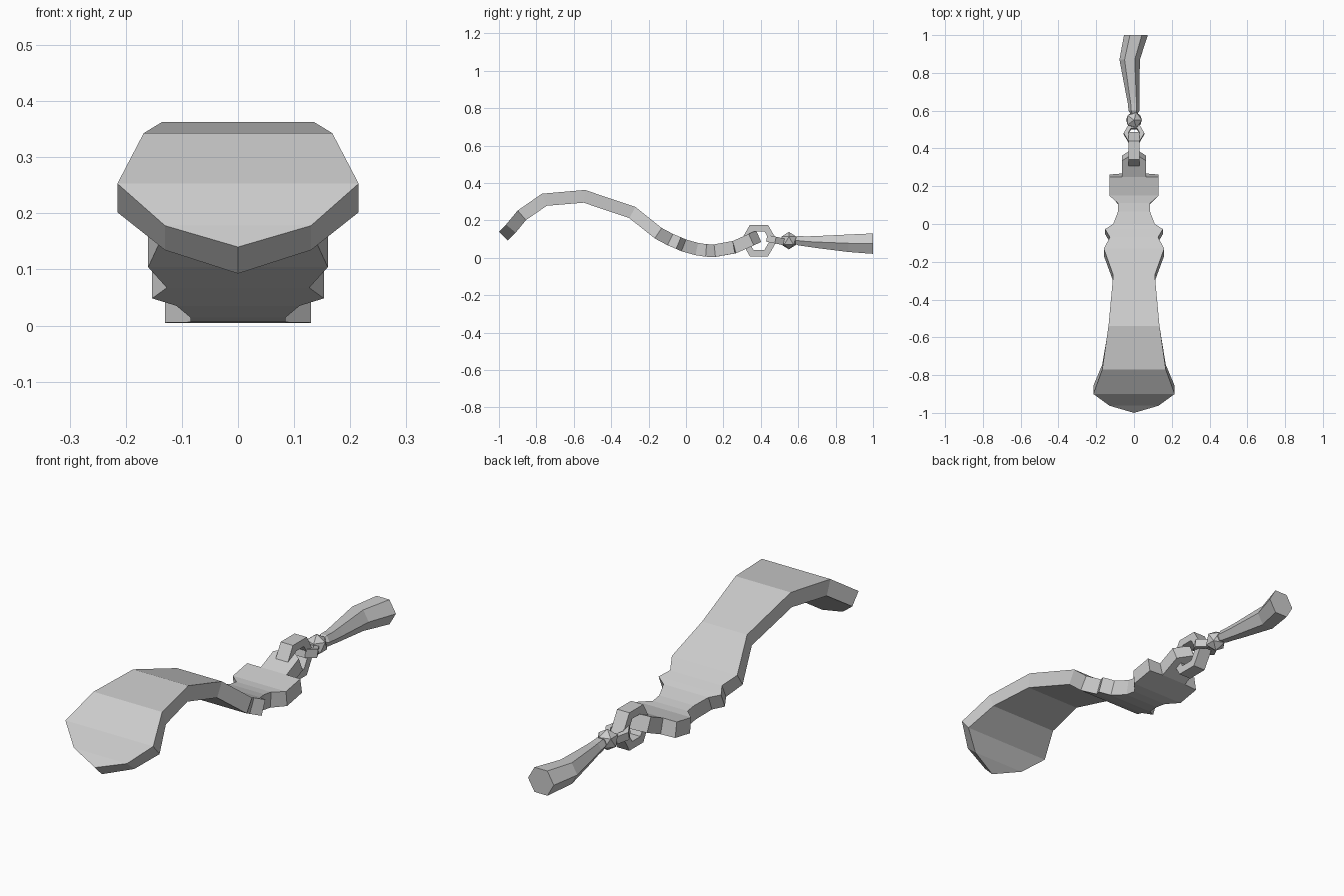
import bpy, bmesh, math
from mathutils import Matrix

if "Cube" in bpy.data.objects:
    bpy.data.objects.remove(bpy.data.objects["Cube"])


def finish(bm, name):
    bmesh.ops.recalc_face_normals(bm, faces=bm.faces)
    me = bpy.data.meshes.new(name)
    bm.to_mesh(me)
    bm.free()
    ob = bpy.data.objects.new(name, me)
    bpy.context.collection.objects.link(ob)
    return ob


# Curved plate: stations of (y, half width, z) along the top surface
stations = [(-0.962, 0.13, 0.178), (-0.90, 0.215, 0.253), (-0.77, 0.168, 0.343),
            (-0.54, 0.135, 0.363), (-0.27, 0.11, 0.272), (-0.13, 0.16, 0.16),
            (-0.07, 0.127, 0.128), (-0.027, 0.153, 0.11), (0.0, 0.11, 0.098),
            (0.065, 0.085, 0.08), (0.11, 0.085, 0.073), (0.15, 0.13, 0.072),
            (0.25, 0.13, 0.09)]
bm = bmesh.new()


def row(y, w, z):
    return [bm.verts.new((s * w, y, z)) for s in (-1, 1)]


rows = [row(*s) for s in stations]
bm.faces.new([bm.verts.new((0, -1.0, 0.14)), rows[0][1], rows[0][0]])
for a, b in zip(rows[:-2], rows[1:-1]):
    bm.faces.new([a[0], a[1], b[1], b[0]])
# stepped tab at the chain end
inner, tab = row(0.25, 0.063, 0.09), row(0.335, 0.063, 0.128)
a, b = rows[-2:]
bm.faces.new([a[0], a[1], b[1], inner[1], inner[0], b[0]])
bm.faces.new([inner[0], inner[1], tab[1], tab[0]])
bm.faces.new([tab[0], tab[1], bm.verts.new((0, 0.375, 0.146))])
for f in bm.faces:
    f.normal_update()
    if f.normal.z < 0:
        f.normal_flip()
me = bpy.data.meshes.new("curved_plate")
bm.to_mesh(me)
bm.free()
plate = bpy.data.objects.new("curved_plate", me)
bpy.context.collection.objects.link(plate)
mod = plate.modifiers.new("thickness", 'SOLIDIFY')
mod.thickness = 0.067
mod.offset = -1
mod.use_even_offset = True


# Hexagonal chain links with a square section, axis along local z
def link(name, outer, inner, width, matrix):
    bm = bmesh.new()
    loops = []
    for i in range(6):
        c, s = math.cos(i * math.pi / 3), math.sin(i * math.pi / 3)
        loops.append([bm.verts.new((r * c, r * s, h * width / 2))
                      for r, h in ((outer, -1), (outer, 1), (inner, 1), (inner, -1))])
    for i in range(6):
        p, q = loops[i], loops[(i + 1) % 6]
        for j in range(4):
            k = (j + 1) % 4
            bm.faces.new([p[j], q[j], q[k], p[k]])
    bm.transform(matrix)
    return finish(bm, name)


upright = Matrix.Rotation(math.radians(90), 4, 'Z') @ Matrix.Rotation(math.radians(90), 4, 'X')
link("large_link", 0.097, 0.058, 0.06, Matrix.Translation((0, 0.39, 0.092)) @ upright)
link("small_link", 0.055, 0.031, 0.036,
     Matrix.Translation((0, 0.478, 0.095)) @ Matrix.Rotation(math.radians(-12), 4, 'X'))

# Faceted bead
bm = bmesh.new()
bmesh.ops.create_icosphere(bm, subdivisions=1, radius=0.047)
bm.transform(Matrix.Translation((0, 0.55, 0.092)))
finish(bm, "bead")

# Tassel: hexagonal sections of (y, x, z, radius)
sections = [(0.585, 0, 0.092, 0.02), (0.6, 0, 0.092, 0.029), (0.64, -0.002, 0.088, 0.031),
            (0.69, -0.007, 0.085, 0.036), (0.87, -0.023, 0.078, 0.054), (1.0, 0.01, 0.076, 0.063)]
bm = bmesh.new()
rings = [[bm.verts.new((x + r * math.cos(i * math.pi / 3), y, z + r * math.sin(i * math.pi / 3)))
          for i in range(6)] for y, x, z, r in sections]
for p, q in zip(rings, rings[1:]):
    for i in range(6):
        j = (i + 1) % 6
        bm.faces.new([p[i], p[j], q[j], q[i]])
bm.faces.new(rings[0])
bm.faces.new(rings[-1])
finish(bm, "tassel")
